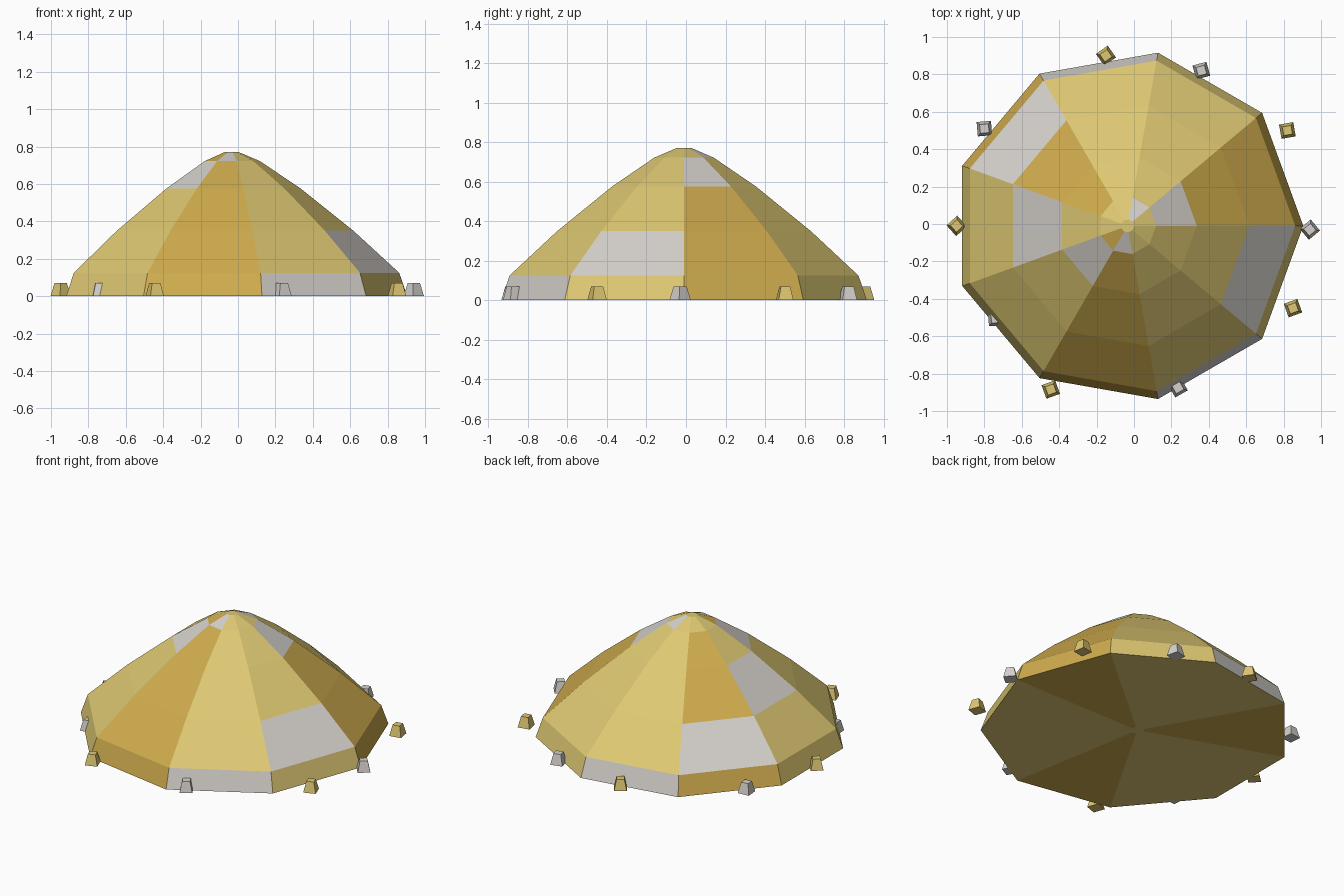
import bpy, bmesh, math
from mathutils import Matrix, Vector

cube = bpy.data.objects.get("Cube")
if cube:
    bpy.data.objects.remove(cube, do_unlink=True)


def material(name, rgb):
    m = bpy.data.materials.new(name)
    m.use_nodes = True
    m.diffuse_color = (*rgb, 1)
    m.node_tree.nodes["Principled BSDF"].inputs["Base Color"].default_value = (*rgb, 1)
    return m


STRAW, GOLD, CLOTH = 0, 1, 2
mats = [material("straw_yellow", (0.73, 0.58, 0.17)),
        material("deep_gold", (0.62, 0.41, 0.075)),
        material("pale_grey", (0.67, 0.64, 0.60))]


def finish(bm, name, materials):
    bmesh.ops.recalc_face_normals(bm, faces=bm.faces)
    mesh = bpy.data.meshes.new(name)
    bm.to_mesh(mesh)
    bm.free()
    for m in materials:
        mesh.materials.append(m)
    obj = bpy.data.objects.new(name, mesh)
    bpy.context.collection.objects.link(obj)
    return obj


# Tent canopy: nine-sided rings (radius, height) from floor centre to crown
SIDES = 9
CENTRE = Vector((-0.035, -0.01, 0))
PROFILE = [(0.04, 0), (0.94, 0), (0.897, 0.125), (0.652, 0.35),
           (0.371, 0.575), (0.153, 0.722), (0.035, 0.772)]


def panel_colour(side, band):
    # One pale patch per side, climbing a band at each step round the tent
    if band >= 0 and band == (side + 3) % 5:
        return CLOTH
    if band == 4:
        return GOLD if side == 5 else STRAW
    return GOLD if side % 3 == 0 else STRAW


bm = bmesh.new()
rings = []
for radius, z in PROFILE:
    angles = [math.tau * i / SIDES for i in range(SIDES)]
    rings.append([bm.verts.new(CENTRE + Vector((radius * math.cos(a), radius * math.sin(a), z)))
                  for a in angles])
for band, (low, high) in enumerate(zip(rings, rings[1:]), start=-1):
    for s in range(SIDES):
        t = (s + 1) % SIDES
        face = bm.faces.new((low[s], low[t], high[t], high[s]))
        face.material_index = panel_colour(s, band)
bm.faces.new(rings[0])
bm.faces.new(rings[-1])
finish(bm, "tent_canopy", mats)

# Ground pegs: tapered blocks (x, y, turn in degrees), alternating colours
PEGS = [(0.94, -0.03, 40), (0.82, 0.50, 10), (0.36, 0.82, 15), (-0.15, 0.90, 35),
        (-0.80, 0.51, 5), (-0.948, -0.01, 42), (-0.74, -0.505, 5),
        (-0.445, -0.885, 20), (0.235, -0.875, 30), (0.85, -0.45, 20)]
for i, (x, y, turn) in enumerate(PEGS):
    bm = bmesh.new()
    bmesh.ops.create_cube(bm, size=1)
    for v in bm.verts:
        width = 0.047 if v.co.z > 0 else 0.077
        v.co = Vector((v.co.x * width, v.co.y * width, (v.co.z + 0.5) * 0.07))
    bm.transform(Matrix.Translation((x, y, 0)) @ Matrix.Rotation(math.radians(turn), 4, "Z"))
    finish(bm, f"ground_peg_{i + 1}", [mats[STRAW if i % 2 else CLOTH]])
